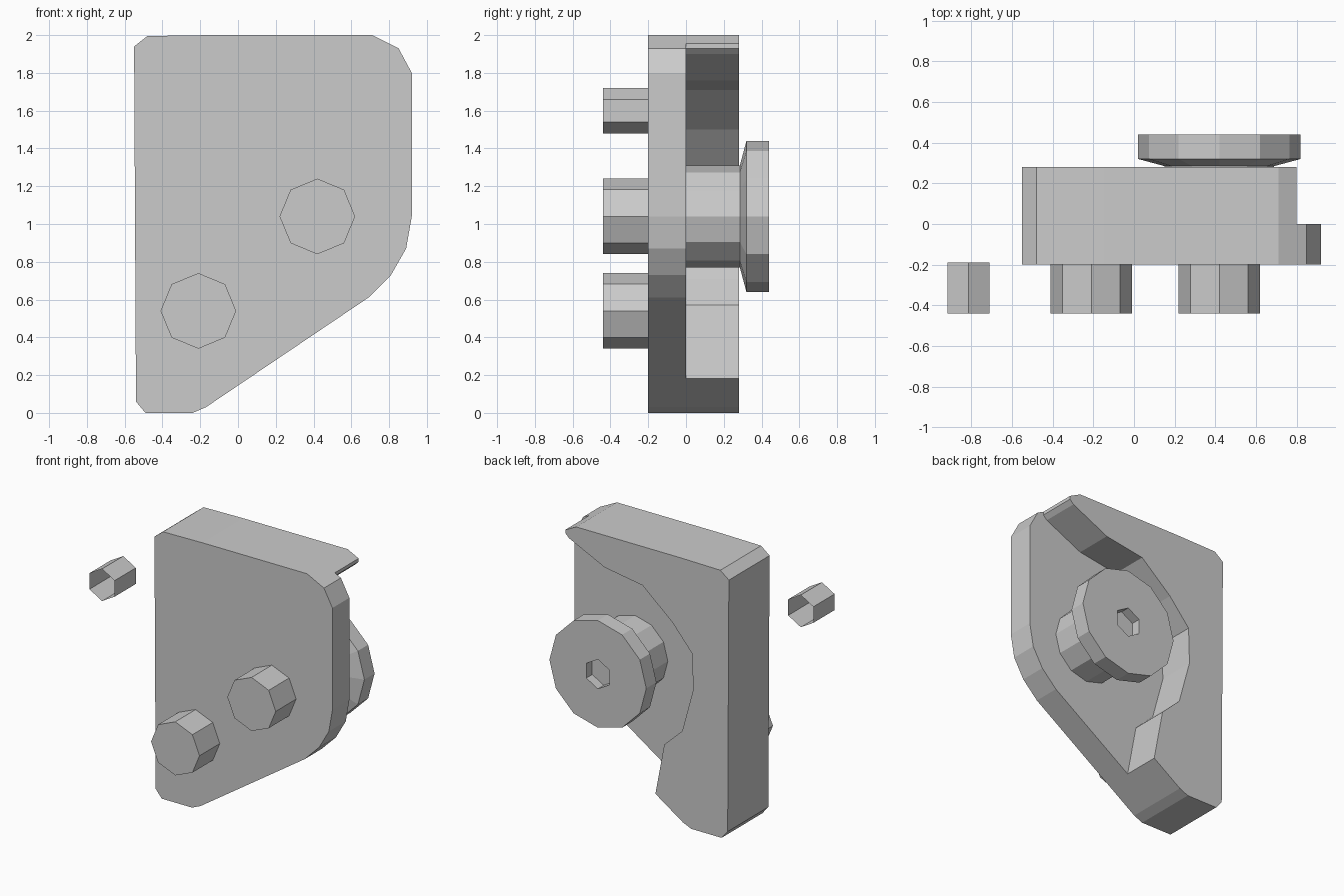
import bpy, bmesh
from math import sin, cos, pi

if "Cube" in bpy.data.objects:
    bpy.data.objects.remove(bpy.data.objects["Cube"])


def make(name, rings, cap_start=False, cap_end=True):
    """Skin a list of equal-length (x, y, z) rings into a mesh."""
    bm = bmesh.new()
    loops = [[bm.verts.new(p) for p in ring] for ring in rings]
    n = len(rings[0])
    for a, b in zip(loops, loops[1:]):
        for i in range(n):
            j = (i + 1) % n
            bm.faces.new((a[i], a[j], b[j], b[i]))
    if cap_start:
        bm.faces.new(loops[0])
    if cap_end:
        bm.faces.new(loops[-1])
    # orientation: a counter-clockwise (x, z) ring swept towards -y faces outward
    bmesh.ops.recalc_face_normals(bm, faces=bm.faces)
    mesh = bpy.data.meshes.new(name)
    bm.to_mesh(mesh)
    bm.free()
    obj = bpy.data.objects.new(name, mesh)
    bpy.context.collection.objects.link(obj)
    return obj


def prism(name, outline, y0, y1):
    rings = [[(x, y, z) for x, z in outline] for y in (y0, y1)]
    return make(name, rings, True, True)


def ring(cx, cz, y, r, n, odd=1.0, even=1.0, turn=0.0):
    """Regular ring around the y axis; odd/even scale alternate points."""
    pts = []
    for i in range(n):
        a = 2 * pi * i / n + turn
        k = r * (odd if i % 2 else even)
        pts.append((cx + k * cos(a), y, cz + k * sin(a)))
    return pts


# Bracket body: chamfered plate outline extruded to full depth
outline = [(-0.55, 1.94), (-0.48, 1.995), (-0.15, 2.0), (0.71, 2.0),
           (0.85, 1.93), (0.92, 1.80), (0.92, 1.04), (0.89, 0.87),
           (0.81, 0.73), (0.69, 0.61), (-0.17, 0.03), (-0.24, 0.0),
           (-0.49, 0.0), (-0.54, 0.06)]
body = prism("bracket_body", outline, -0.2, 0.28)

# Pocket cut into the back, open to the right
pocket = [(0.80, 2.2), (0.80, 1.93), (0.77, 1.90), (0.475, 1.76),
          (0.163, 1.71), (-0.083, 1.50), (-0.247, 1.31), (-0.255, 1.04),
          (-0.165, 0.71), (-0.017, 0.57), (0.056, 0.185), (0.10, -0.2),
          (1.3, -0.2), (1.3, 2.2)]
cutter = prism("pocket_cutter", pocket, 0.0, 0.5)
cutter.hide_render = True
mod = body.modifiers.new("pocket", "BOOLEAN")
mod.operation = "DIFFERENCE"
mod.solver = "EXACT"
mod.object = cutter
bpy.context.view_layer.objects.active = body
bpy.ops.object.modifier_apply(modifier=mod.name)
bpy.data.objects.remove(cutter)

# Flanged knob with a hexagonal socket
CX, CZ = 0.42, 1.04
profile = [(0.0, 0.27), (0.285, 0.27), (0.32, 0.40), (0.44, 0.40)]
rings = [ring(CX, CZ, y, r, 12) for y, r in profile]
rings += [ring(CX, CZ, y, 0.11, 12, even=cos(pi / 6)) for y in (0.44, 0.37)]
make("flanged_knob", rings)

# Octagonal front pins
for name, x, z in (("upper_pin", CX, CZ), ("lower_pin", -0.21, 0.54)):
    make(name, [ring(x, z, y, 0.20, 8) for y in (-0.2, -0.44)])

# Separate open-ended hexagonal sleeve
make("hex_sleeve", [ring(-0.815, 1.60, y, 0.12, 6, turn=pi / 6)
                    for y in (-0.19, -0.44)], cap_end=False)
